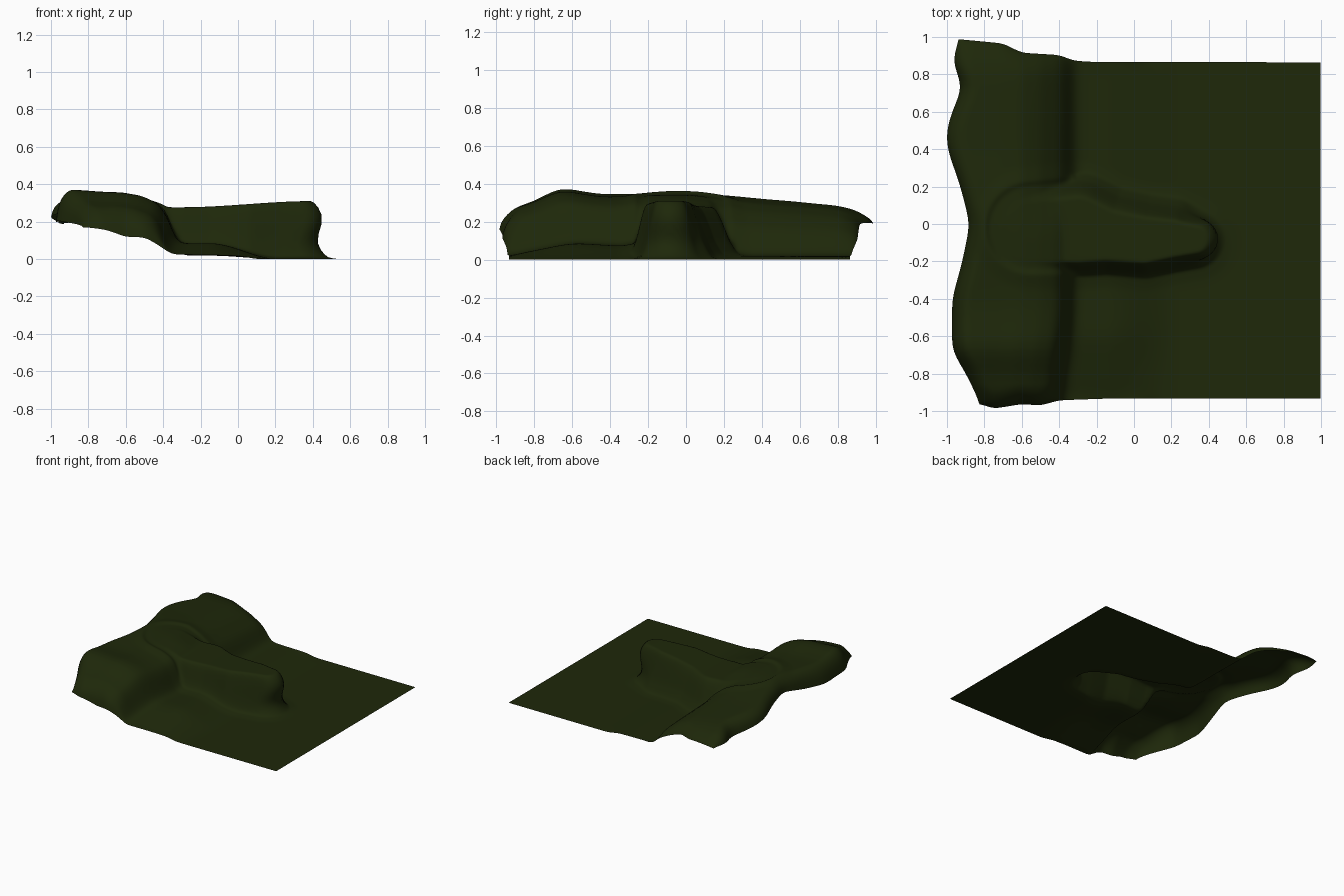
import bpy, math

if "Cube" in bpy.data.objects:
    bpy.data.objects.remove(bpy.data.objects["Cube"])

# ---------- small helpers ----------
def lerp_table(t, x):
    if x <= t[0][0]:
        return t[0][1]
    for (a, p), (b, q) in zip(t, t[1:]):
        if x <= b:
            return p + (q - p) * (x - a) / (b - a)
    return t[-1][1]

def curve(t, x, r=0.02):
    """Table lookup with rounded corners."""
    s = [lerp_table(t, x + k * r) for k in (-1, -.5, 0, .5, 1)]
    return (s[0] + 2 * s[1] + 3 * s[2] + 2 * s[3] + s[4]) / 9

def smooth(a, b, x):
    k = min(1, max(0, (x - a) / (b - a)))
    return k * k * (3 - 2 * k)

def smooth_max(a, b, k):
    h = max(0, k - abs(a - b)) / k
    return max(a, b) + h * h * k / 4

def roll(d, w):
    """Rounded shoulder rising from an outer edge."""
    k = min(1, max(0, d / w))
    return math.sqrt(1 - (1 - k) ** 2)

# ---------- outline of the sheet ----------
LEFT = [(-.97, -.82), (-.8, -.90), (-.68, -.975), (-.4, -.975), (-.2, -.92), (0, -.88),
        (.2, -.93), (.4, -1.0), (.5, -1.005), (.6, -.975), (.73, -.92), (.88, -.975), (.985, -.935)]
FRONT = [(-.82, -.965), (-.75, -.99), (-.6, -.965), (-.5, -.973), (-.4, -.945), (-.15, -.936), (1, -.935)]
BACK = [(-.93, .99), (-.7, .968), (-.6, .918), (-.4, .906), (-.32, .875), (-.2, .868), (1, .867)]

# ---------- heights along the edges ----------
FRONT_Z = [(-.97, .2), (-.82, .165), (-.7, .145), (-.6, .105), (-.5, .105), (-.35, .025), (0, .018), (.1, 0)]
BACK_Z = [(-.93, .19), (-.75, .195), (-.6, .185), (-.5, .15), (-.4, .1), (-.3, .022), (0, .018), (.1, 0)]
LEFT_Z = [(-.97, .17), (-.65, .19), (-.4, .18), (-.2, .2), (0, .25), (.2, .24), (.45, .22), (.73, .17), (.9, .19)]

# ---------- height profiles ----------
PLATEAU = [(-.98, .25), (-.9, .29), (-.8, .315), (-.67, .385), (-.45, .345), (0, .36),
           (.2, .345), (.4, .32), (.8, .29), (.9, .26), (.98, .23)]
CLIFF_FRONT = [(-.9, 1), (-.7, .95), (-.6, .94), (-.5, .88), (-.42, .76), (-.38, .6), (-.33, .08), (-.28, 0)]
CLIFF_BACK = [(-.9, 1), (-.7, .95), (-.6, .91), (-.5, .76), (-.4, .5), (-.37, .36), (-.33, .08), (-.28, 0)]
LEDGE = [(-.94, .02), (-.6, .088), (-.35, .072), (-.2, .075), (.15, .02), (.87, .018)]

# Ridge footprint: a chain of tapering circles (x, y, radius)
SPINE = [(-.55, -.02, .22), (-.3, -.01, .235), (-.15, -.04, .195), (.05, -.07, .18), (.2, -.065, .155), (.32, -.08, .12)]
CIRCLES = []
for a, b in zip(SPINE, SPINE[1:]):
    CIRCLES += [[p + (q - p) * i / 8 for p, q in zip(a, b)] for i in range(8)]
CIRCLES.append(SPINE[-1])

def surface(u, v):
    # outline warp
    y = -.95 + 1.85 * v
    for _ in range(3):
        xl = curve(LEFT, y, .07)
        x = xl + (1 - xl) * u
        yf, yb = curve(FRONT, x, .035), curve(BACK, x, .035)
        y = yf + (yb - yf) * v
    # low ground and front ledge
    ground = curve(LEDGE, y, .08) * (1 - smooth(-.15, .22, x))
    # plateau and cliff
    xs = x + .05 * smooth(-.4, -.95, y) if y < -.4 else x
    k = smooth(-.1, .25, y)
    c = curve(CLIFF_FRONT, xs, .03) * (1 - k) + curve(CLIFF_BACK, x, .03) * k
    z = ground + (curve(PLATEAU, y, .08) - ground) * c
    # long ridge, steep in front and softer behind
    dx = 0
    if x < .6 and -.45 < y < .4:
        d = min(math.hypot(x - cx, y - cy) - r for cx, cy, r in CIRCLES)
        back = smooth(-.08, .08, y) * (1 - smooth(.25, .4, x))
        r = 1 - smooth(-.045 - .045 * back, .04 + .02 * back, d)
        top = .277 + .033 * smooth(-.3, .4, x)
        ridge = ground + (top - ground) * r
        z = smooth_max(z, ridge, .08) if ridge - ground > .02 and z - ground > .02 else max(z, ridge)
        # undercut nose
        dx = .03 * math.sin(2 * math.pi * (r - .5)) * smooth(.25, .38, x)
        z += .015 * (1 - smooth(0, .12, d)) * smooth(0, .03, d) * smooth(.6, .45, x)
    # rolled-down outer edges
    if x - xl < .1:
        lz = curve(LEFT_Z, y, .08)
        z = lz + (z - lz) * roll(x - xl, .1)
    e = curve(FRONT_Z if y < 0 else BACK_Z, x, .03)
    z = e + (z - e) * roll(min(y - yf, yb - y), .11)
    return x + dx, y, max(z, 0)

# ---------- terrain sheet ----------
NX, NY = 190, 170
verts = [surface(i / NX, j / NY) for j in range(NY + 1) for i in range(NX + 1)]
W = NX + 1
faces = [(j * W + i, j * W + i + 1, (j + 1) * W + i + 1, (j + 1) * W + i)
         for j in range(NY) for i in range(NX)]
mesh = bpy.data.meshes.new("hillside_terrain")
mesh.from_pydata(verts, [], faces)
mesh.polygons.foreach_set("use_smooth", [True] * len(faces))
terrain = bpy.data.objects.new("hillside_terrain", mesh)
bpy.context.collection.objects.link(terrain)

# light smoothing so slopes flow into each other
soften = terrain.modifiers.new("soften", "SMOOTH")
soften.factor = 0.5
soften.iterations = 3

grass = bpy.data.materials.new("dark_moss_green")
grass.diffuse_color = (0.013, 0.021, 0.003, 1)
grass.use_nodes = True
grass.node_tree.nodes["Principled BSDF"].inputs["Base Color"].default_value = grass.diffuse_color
mesh.materials.append(grass)
